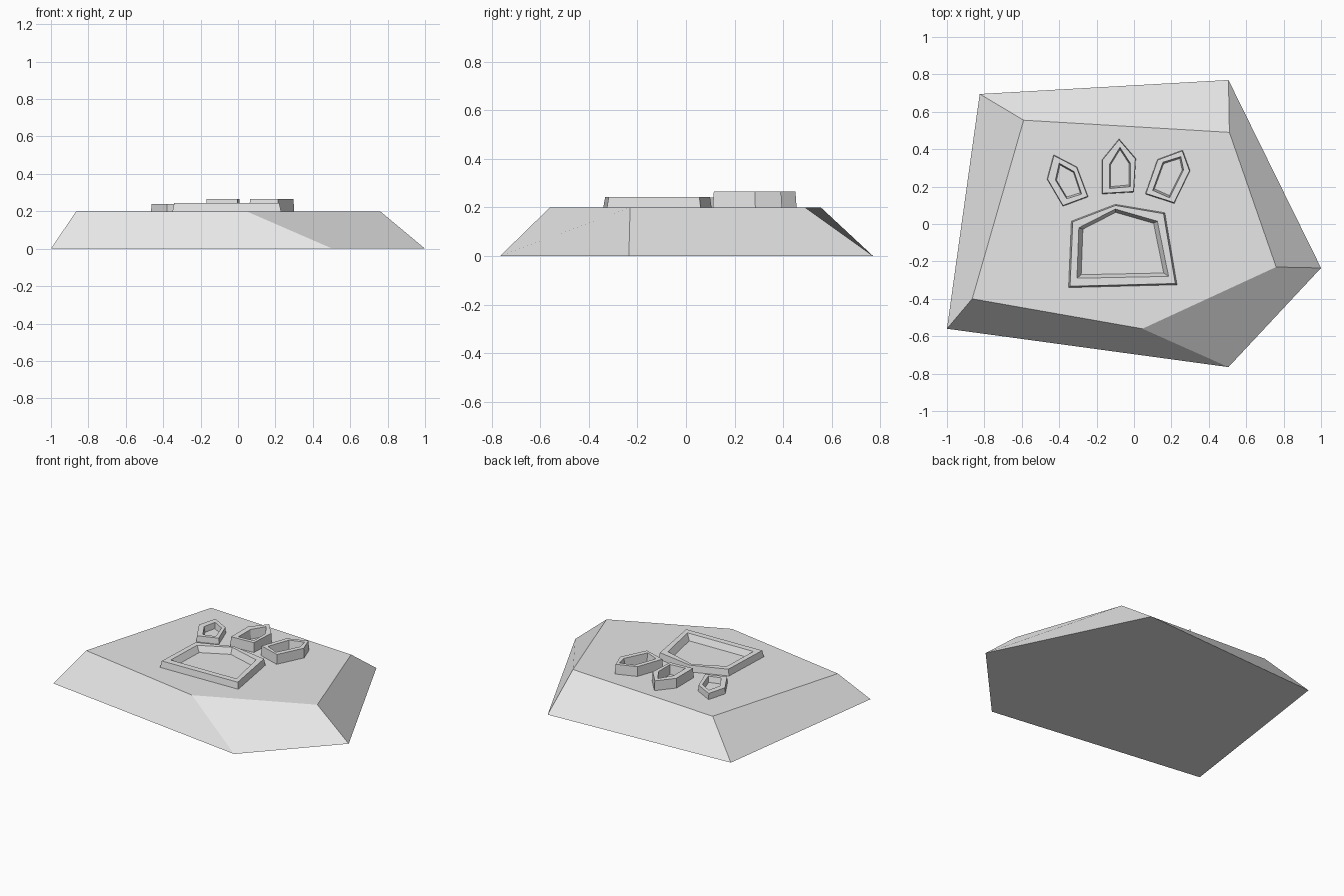
import bpy
from mathutils import Vector

cube = bpy.data.objects.get("Cube")
if cube:
    bpy.data.objects.remove(cube, do_unlink=True)

stone_grey = bpy.data.materials.new("stone_grey")
stone_grey.use_nodes = True
COLOUR = (0.8, 0.8, 0.8, 1)
stone_grey.diffuse_color = COLOUR
stone_grey.node_tree.nodes["Principled BSDF"].inputs["Base Color"].default_value = COLOUR


def loft(name, rings, closed_bottom):
    """Join a stack of (outline, height) rings with flat quads and cap the last one."""
    n = len(rings[0][0])
    verts = [(x, y, z) for outline, z in rings for x, y in outline]
    faces = []
    for r in range(len(rings) - 1):
        for i in range(n):
            j = (i + 1) % n
            faces.append((r * n + i, r * n + j, (r + 1) * n + j, (r + 1) * n + i))
    last = (len(rings) - 1) * n
    faces.append(tuple(range(last, last + n)))
    if closed_bottom:
        faces.append(tuple(reversed(range(n))))
    mesh = bpy.data.meshes.new(name)
    mesh.from_pydata(verts, [], faces)
    mesh.materials.append(stone_grey)
    obj = bpy.data.objects.new(name, mesh)
    bpy.context.collection.objects.link(obj)
    return obj


def shrink(outline, factor):
    centre = sum((Vector(p) for p in outline), Vector((0, 0))) / len(outline)
    return [tuple(centre + (Vector(p) - centre) * factor) for p in outline]


TOP = 0.2


def raised_rim(name, outer, hole, height):
    """Pentagonal rim with slightly sloped walls around a sunken floor."""
    loft(name, [(outer, TOP), (shrink(outer, 0.97), height),
                (hole, height), (shrink(hole, 0.9), TOP + 0.002)], False)


# Faceted stone slab
base = [(-1, -0.56), (0.505, -0.765), (1, -0.235), (0.505, 0.77), (-0.825, 0.695)]
plateau = [(-0.865, -0.4), (0.045, -0.56), (0.76, -0.23), (0.51, 0.49), (-0.59, 0.555)]
loft("stone_slab", [(base, 0), (plateau, TOP)], True)

# Large palm pad
raised_rim("palm_pad",
           [(-0.35, -0.34), (0.23, -0.325), (0.165, 0.06), (-0.1, 0.105), (-0.335, 0.015)],
           [(-0.305, -0.29), (0.185, -0.28), (0.125, 0.015), (-0.1, 0.08), (-0.295, -0.02)],
           0.243)

# Three toe pads
raised_rim("right_toe",
           [(-0.43, 0.37), (-0.38, 0.095), (-0.245, 0.145), (-0.305, 0.305)][:1]
           + [(-0.465, 0.24), (-0.38, 0.095), (-0.245, 0.145), (-0.305, 0.305)],
           [(-0.4, 0.325), (-0.42, 0.235), (-0.36, 0.135), (-0.28, 0.16), (-0.32, 0.28)],
           0.24)
raised_rim("middle_toe",
           [(-0.08, 0.455), (-0.17, 0.345), (-0.17, 0.16), (0, 0.17), (0.01, 0.35)],
           [(-0.075, 0.41), (-0.13, 0.32), (-0.13, 0.19), (-0.02, 0.2), (-0.02, 0.325)],
           0.265)
raised_rim("left_toe",
           [(0.26, 0.395), (0.125, 0.345), (0.06, 0.16), (0.215, 0.11), (0.3, 0.285)],
           [(0.25, 0.36), (0.155, 0.33), (0.1, 0.18), (0.19, 0.14), (0.265, 0.29)],
           0.265)
